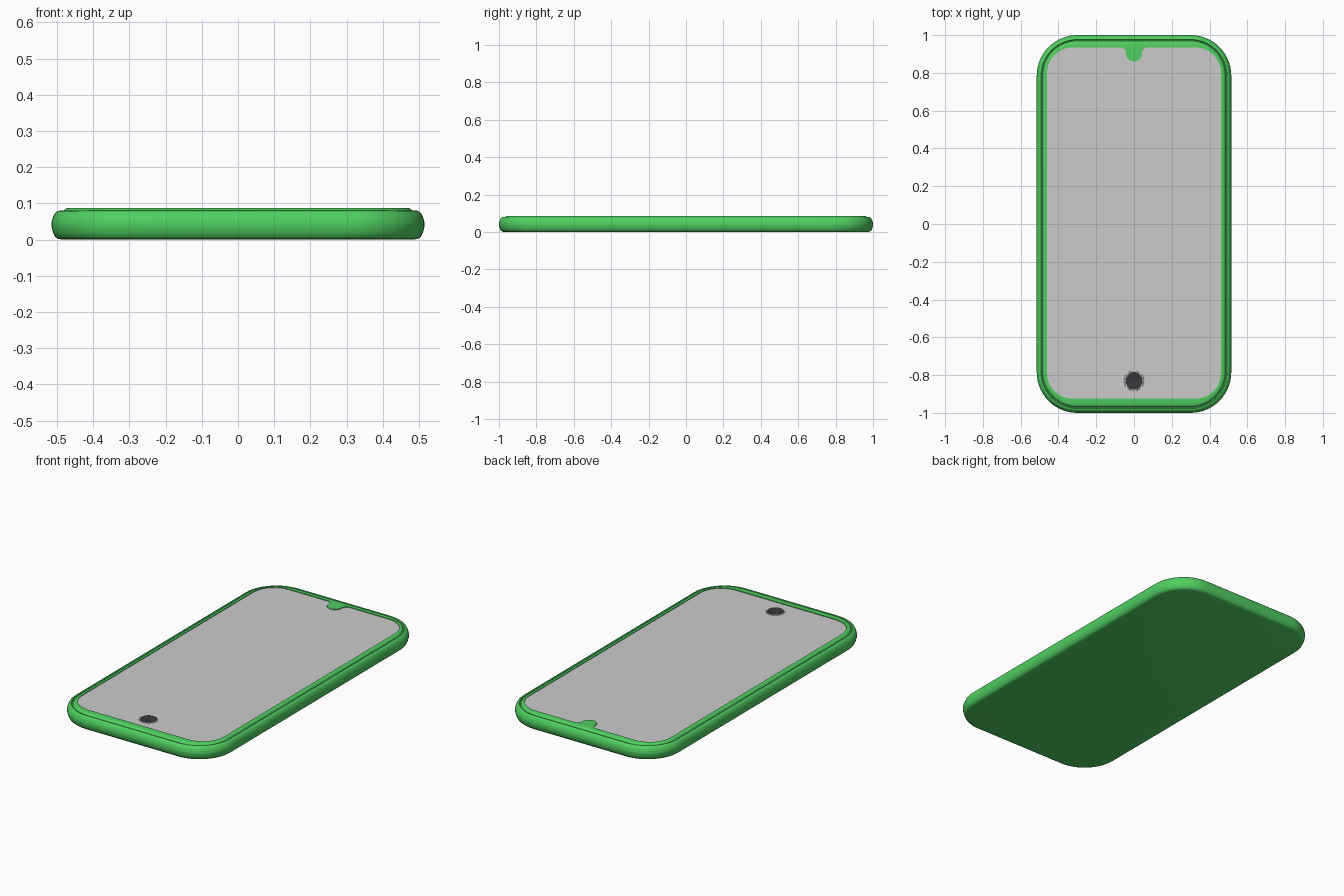
import bpy, bmesh, math

if "Cube" in bpy.data.objects:
    bpy.data.objects.remove(bpy.data.objects["Cube"])

def material(name, rgb):
    m = bpy.data.materials.new(name)
    m.diffuse_color = (*rgb, 1)
    m.use_nodes = True
    m.node_tree.nodes["Principled BSDF"].inputs["Base Color"].default_value = m.diffuse_color
    return m

def rounded_rect(x0, x1, y0, y1, r, n=14):
    # counter-clockwise, starting on the right side at the lower right corner
    pts = []
    for cx, cy, a0 in ((x1 - r, y0 + r, -90), (x1 - r, y1 - r, 0),
                       (x0 + r, y1 - r, 90), (x0 + r, y0 + r, 180)):
        for i in range(n + 1):
            a = math.radians(a0 + 90 * i / n)
            pts.append((cx + r * math.cos(a), cy + r * math.sin(a)))
    return pts

def screen_outline():
    n = 14
    pts = rounded_rect(-0.46, 0.46, -0.925, 0.935, 0.135, n)
    flare = [(0.07, 0.935), (0.057, 0.931), (0.047, 0.922), (0.042, 0.91)]
    arc = [(0.042 * math.cos(math.pi * i / 14), 0.902 - 0.042 * math.sin(math.pi * i / 14))
           for i in range(15)]
    notch = flare + arc + [(-x, y) for x, y in reversed(flare)]
    k = 2 * (n + 1)
    return pts[:k] + notch + pts[k:]

def add_ring(bm, pts, z):
    vs = [bm.verts.new((x, y, z)) for x, y in pts]
    es = [bm.edges.new((vs[i], vs[(i + 1) % len(vs)])) for i in range(len(vs))]
    return vs, es

def skin(bm, a, b):
    n = len(a)
    for i in range(n):
        j = (i + 1) % n
        bm.faces.new((a[i], a[j], b[j], b[i]))

def finish(bm, name, mat=None):
    bmesh.ops.recalc_face_normals(bm, faces=bm.faces[:])
    me = bpy.data.meshes.new(name)
    bm.to_mesh(me)
    bm.free()
    ob = bpy.data.objects.new(name, me)
    bpy.context.collection.objects.link(ob)
    if mat:
        me.materials.append(mat)
    bpy.ops.object.select_all(action='DESELECT')
    ob.select_set(True)
    bpy.context.view_layer.objects.active = ob
    bpy.ops.object.shade_smooth_by_angle(angle=math.radians(35))
    return ob

green = material("green", (0.08, 0.62, 0.12))
dark = material("dark", (0.04, 0.04, 0.045))
outline = screen_outline()

# Case: rounded sides, groove, raised lip and notched opening
profile = [(0.030, 0.0), (0.018, 0.002), (0.010, 0.008), (0.004, 0.020), (0.0, 0.036),
           (0.0, 0.048), (0.004, 0.062), (0.010, 0.073), (0.017, 0.079), (0.023, 0.080),
           (0.026, 0.076), (0.031, 0.076), (0.034, 0.081), (0.038, 0.085), (0.044, 0.087)]
bm = bmesh.new()
prev = None
for inset, z in profile:
    vs, es = add_ring(bm, rounded_rect(-0.515 + inset, 0.515 - inset, -1 + inset,
                                       1 - inset, 0.215 - inset), z)
    if prev:
        skin(bm, prev, vs)
    else:
        bm.faces.new(vs)
    prev = vs
inner, inner_edges = add_ring(bm, outline, 0.087)
bmesh.ops.triangle_fill(bm, edges=es + inner_edges, use_beauty=True, normal=(0, 0, 1))
floor, _ = add_ring(bm, outline, 0.080)
skin(bm, inner, floor)
finish(bm, "phone_case", green)

# Screen panel
bm = bmesh.new()
_, es = add_ring(bm, outline, 0.083)
bmesh.ops.triangle_fill(bm, edges=es, use_beauty=True, normal=(0, 0, 1))
screen = finish(bm, "screen")
if screen.data.polygons[0].normal.z < 0:
    screen.data.flip_normals()

def turned(name, prof, mat=None, cap=True, n=40):
    bm = bmesh.new()
    prev = None
    for r, z in prof:
        vs, _ = add_ring(bm, [(r * math.cos(2 * math.pi * i / n),
                               -0.83 + r * math.sin(2 * math.pi * i / n)) for i in range(n)], z)
        if prev:
            skin(bm, prev, vs)
        prev = vs
    if cap:
        bm.faces.new(prev)
    finish(bm, name, mat)

# Home button: dished disc with a thin surround
turned("home_button", [(0.045, 0.082), (0.045, 0.085), (0.042, 0.0865), (0.036, 0.0865),
                       (0.030, 0.085), (0.018, 0.084), (0.005, 0.0838)], dark)
turned("button_surround", [(0.054, 0.082), (0.052, 0.0842), (0.046, 0.0842), (0.045, 0.082)],
       cap=False)
